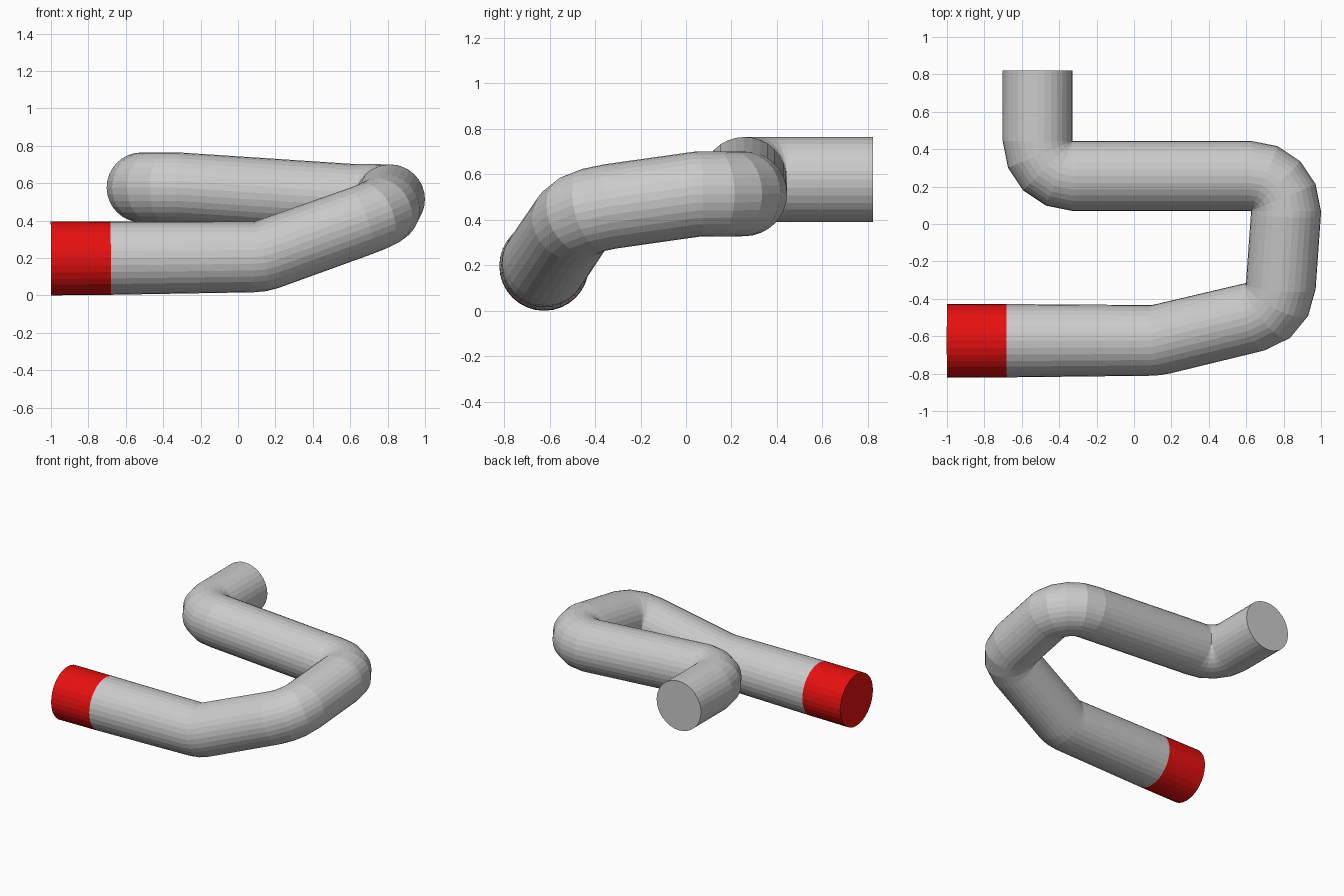
import bpy, bmesh, math
from mathutils import Vector

if "Cube" in bpy.data.objects:
    bpy.data.objects.remove(bpy.data.objects["Cube"])

SIDES = 32
R = 0.187

# Centreline corners: (point, rounded elbow?, tube radius)
path = [
    ((-1.0, -0.624, 0.197), False, 0.197),
    ((-0.68, -0.624, 0.199), False, 0.196),   # edge of the red end
    ((0.12, -0.622, 0.206), True, 0.189),
    ((0.775, -0.465, 0.44), True, R),
    ((0.812, 0.05, 0.513), False, R),
    ((0.812, 0.257, 0.514), True, R),
    ((0.62, 0.257, 0.515), False, R),
    ((-0.32, 0.257, 0.577), False, R),
    ((-0.515, 0.257, 0.577), True, R),
    ((-0.515, 0.822, 0.577), False, R),
]


def stations():
    """Ring centre, tangent and radius along the tube."""
    out = []
    pts = [Vector(p) for p, _, _ in path]
    for i, (p, (_, elbow, r)) in enumerate(zip(pts, path)):
        d0 = (p - pts[i - 1]).normalized() if i else (pts[1] - p).normalized()
        d1 = (pts[i + 1] - p).normalized() if i + 1 < len(pts) else d0
        if not elbow:
            out.append((p, (d0 + d1).normalized(), r))
            continue
        # elbow pivots about the inner surface line
        ang = d0.angle(d1)
        start = p - d0 * r * math.tan(ang / 2)
        u = (d1 - d0 * d0.dot(d1)).normalized()
        pivot = start + u * r
        n = max(2, round(ang / math.radians(22.5)))
        for k in range(n + 1):
            a = ang * k / n
            c = pivot + (d0 * math.sin(a) - u * math.cos(a)) * r * 1.002
            out.append((c, d0 * math.cos(a) + u * math.sin(a), r))
    return out


def ring_points():
    """Rings of points with a twist-free frame."""
    rings, side, last = [], Vector((0, 0, 1)), None
    for c, t, r in stations():
        if last is not None:
            side = last.rotation_difference(t) @ side
        side = (side - t * side.dot(t)).normalized()
        v = t.cross(side)
        last = t
        angles = [math.tau * k / SIDES for k in range(SIDES)]
        rings.append([c + (side * math.cos(a) + v * math.sin(a)) * r for a in angles])
    return rings


def tube(name, rings, cap_start, cap_end):
    bm = bmesh.new()
    vr = [[bm.verts.new(p) for p in ring] for ring in rings]
    for a, b in zip(vr, vr[1:]):
        for k in range(SIDES):
            j = (k + 1) % SIDES
            bm.faces.new((a[k], a[j], b[j], b[k]))
    if cap_start:
        bm.faces.new(vr[0][::-1])
    if cap_end:
        bm.faces.new(vr[-1])
    bm.normal_update()
    me = bpy.data.meshes.new(name)
    bm.to_mesh(me)
    bm.free()
    ob = bpy.data.objects.new(name, me)
    bpy.context.collection.objects.link(ob)
    return ob


rings = ring_points()

# Red end piece
red_end = tube("red_pipe_end", rings[:2], True, False)
mat = bpy.data.materials.new("red")
mat.diffuse_color = (0.8, 0.005, 0.005, 1)
mat.use_nodes = True
mat.node_tree.nodes["Principled BSDF"].inputs["Base Color"].default_value = mat.diffuse_color
red_end.data.materials.append(mat)

# Bent grey pipe
tube("bent_pipe", rings[1:], False, True)
